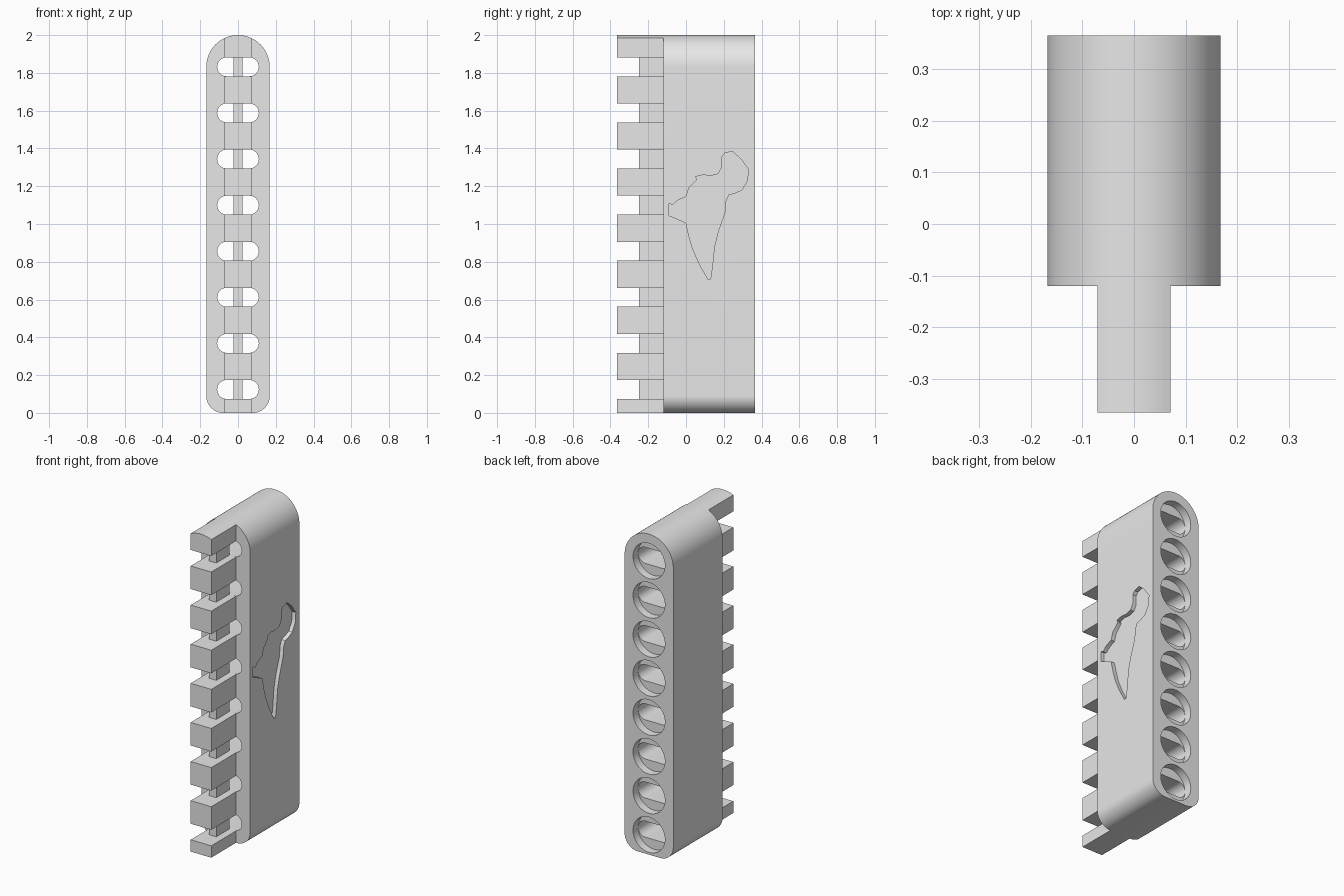
import bpy, bmesh
from math import sin, cos, pi
from mathutils import Vector

cube = bpy.data.objects.get("Cube")
if cube:
    bpy.data.objects.remove(cube)

HALF_WIDTH, HEIGHT, FOOT_RADIUS = 0.168, 2.0, 0.09
FRONT, BACK, TOOTH_FRONT, SPINE_FRONT = -0.12, 0.365, -0.365, -0.25
TOOTH_HALF, SPINE_HALF = 0.071, 0.025
SLOT_HALF, SLOT_RADIUS = 0.11, 0.05
SOCKET_RADIUS, SOCKET_DEPTH, CARVE_DEPTH = 0.11, 0.05, 0.025
COUNT, PITCH = 8, 0.244
TOP_CENTRE = HEIGHT - HALF_WIDTH
centres = [TOP_CENTRE - PITCH * i for i in reversed(range(COUNT))]

grey = bpy.data.materials.new("plain_grey")
grey.use_nodes = True
grey.diffuse_color = (0.8, 0.8, 0.8, 1)
grey.node_tree.nodes["Principled BSDF"].inputs["Base Color"].default_value = grey.diffuse_color


def arc(cx, cz, radius, start, end, steps=24):
    """Points along an arc, angles in units of pi."""
    angles = [pi * (start + (end - start) * i / steps) for i in range(steps + 1)]
    return [(cx + radius * cos(a), cz + radius * sin(a)) for a in angles]


def prism(name, outline, start, end, axis="y"):
    """Extrude an outline along y (outline in x, z) or along x (outline in y, z)."""
    bm = bmesh.new()
    place = (lambda u, v: (u, start, v)) if axis == "y" else (lambda u, v: (start, u, v))
    shift = Vector((0, end - start, 0)) if axis == "y" else Vector((end - start, 0, 0))
    face = bm.faces.new([bm.verts.new(place(u, v)) for u, v in outline])
    grown = bmesh.ops.extrude_face_region(bm, geom=[face])["geom"]
    bmesh.ops.translate(bm, vec=shift, verts=[g for g in grown if isinstance(g, bmesh.types.BMVert)])
    bmesh.ops.recalc_face_normals(bm, faces=bm.faces)
    mesh = bpy.data.meshes.new(name)
    bm.to_mesh(mesh)
    bm.free()
    mesh.materials.append(grey)
    obj = bpy.data.objects.new(name, mesh)
    bpy.context.collection.objects.link(obj)
    return obj


def activate(obj):
    bpy.ops.object.select_all(action="DESELECT")
    obj.select_set(True)
    bpy.context.view_layer.objects.active = obj


def cut(target, cutter):
    """Subtract a cutter and discard it."""
    cutter.hide_render = True
    mod = target.modifiers.new("cut", "BOOLEAN")
    mod.operation, mod.solver, mod.object = "DIFFERENCE", "EXACT", cutter
    activate(target)
    bpy.ops.object.modifier_apply(modifier=mod.name)
    bpy.data.objects.remove(cutter)


def smooth(obj):
    activate(obj)
    bpy.ops.object.shade_smooth_by_angle(angle=pi / 6)


def rect(half, low, high):
    return [(-half, low), (half, low), (half, high), (-half, high)]


# Slab with a round top and rounded foot
foot = HALF_WIDTH - FOOT_RADIUS
outline = (arc(0, TOP_CENTRE, HALF_WIDTH, 0, 1, 48)
           + arc(-foot, FOOT_RADIUS, FOOT_RADIUS, 1, 1.5)
           + arc(foot, FOOT_RADIUS, FOOT_RADIUS, 1.5, 2))
body = prism("body", outline, FRONT, BACK)

# Round sockets in the back, each opening into a slot through to the front
end = SLOT_HALF - SLOT_RADIUS
for z in centres:
    ring = arc(0, z, SOCKET_RADIUS, 0, 2, 48)[:-1]
    cut(body, prism("socket_cutter", ring, BACK - SOCKET_DEPTH, BACK + 0.1))
    stadium = arc(end, z, SLOT_RADIUS, -0.5, 0.5) + arc(-end, z, SLOT_RADIUS, 0.5, 1.5)
    cut(body, prism("slot_cutter", stadium, FRONT - 0.1, BACK - SOCKET_DEPTH / 2))

# Carved silhouette on one side
carving = [(-.09, 1.11), (-.07, 1.1), (-.045, 1.125), (0, 1.145), (.015, 1.19), (.06, 1.235),
           (.05, 1.25), (.09, 1.26), (.13, 1.255), (.17, 1.265), (.19, 1.3), (.19, 1.355),
           (.205, 1.375), (.245, 1.385), (.29, 1.345), (.33, 1.29), (.325, 1.23), (.295, 1.18),
           (.26, 1.165), (.225, 1.155), (.21, 1.12), (.205, 1.06), (.17, .96), (.15, .88),
           (.14, .78), (.13, .71), (.115, .71), (.07, .79), (.035, .87), (.015, .94),
           (0, 1.005), (-.03, 1.02), (-.09, 1.045)]
cut(body, prism("carving_cutter", carving, HALF_WIDTH - CARVE_DEPTH, HALF_WIDTH + 0.1, "x"))
smooth(body)

# Row of teeth along the front, the last one following the round top
for i in range(COUNT + 1):
    low = centres[i - 1] + SLOT_RADIUS if i else 0
    if i < COUNT:
        shape = rect(TOOTH_HALF, low, centres[i] - SLOT_RADIUS)
    else:
        xs = [TOOTH_HALF * (1 - k / 6) for k in range(13)]
        crown = [(x, TOP_CENTRE + (HALF_WIDTH ** 2 - x ** 2) ** 0.5) for x in xs]
        shape = [(-TOOTH_HALF, low), (TOOTH_HALF, low)] + crown
    smooth(prism(f"tooth_{i + 1}", shape, TOOTH_FRONT, FRONT))

# Thin spine bridging the gaps between teeth
for i, z in enumerate(centres):
    prism(f"spine_{i + 1}", rect(SPINE_HALF, z - SLOT_RADIUS, z + SLOT_RADIUS), SPINE_FRONT, FRONT)
